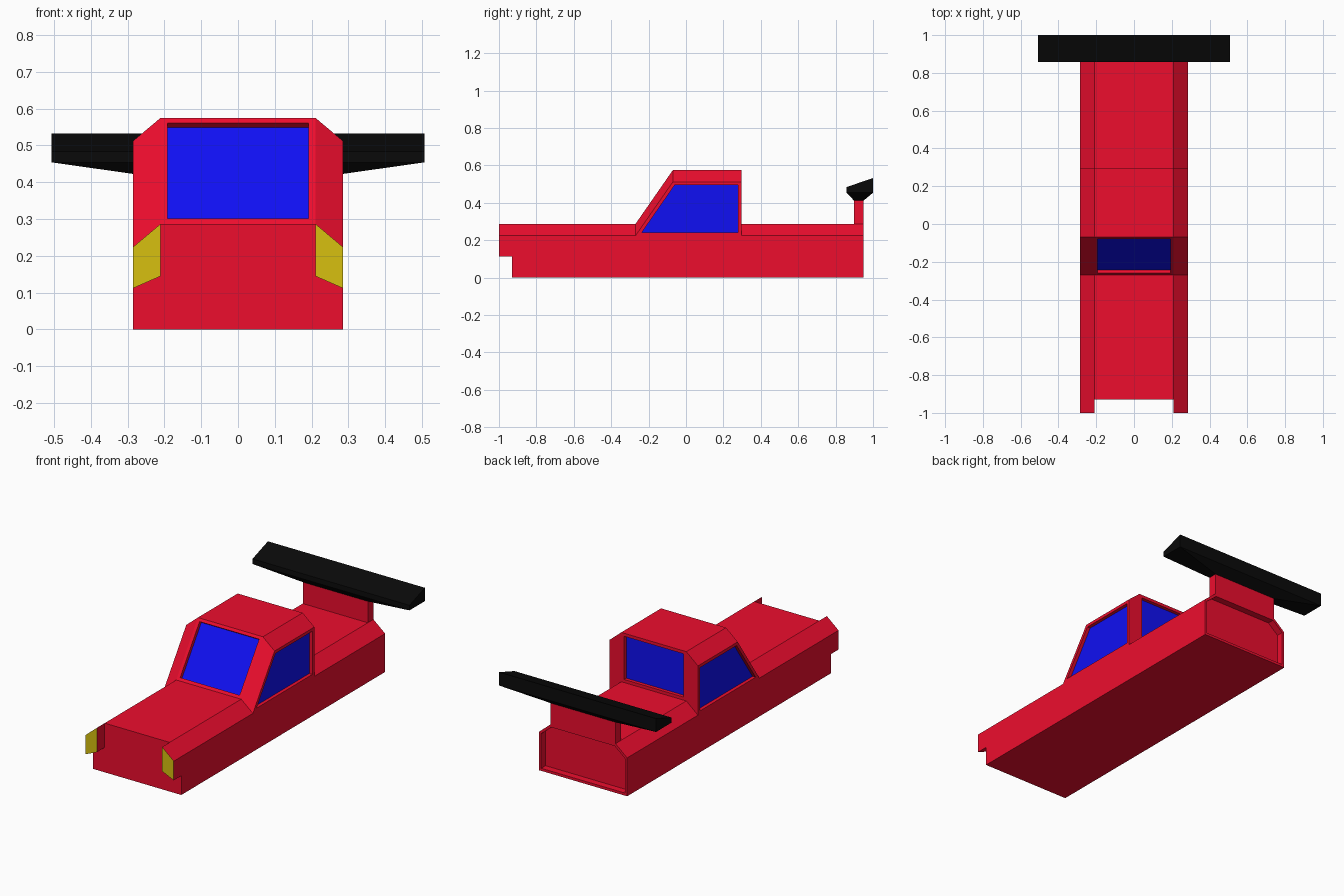
import bpy, bmesh

if "Cube" in bpy.data.objects:
    bpy.data.objects.remove(bpy.data.objects["Cube"])


def material(name, rgb):
    m = bpy.data.materials.new(name)
    m.diffuse_color = (*rgb, 1)
    m.use_nodes = True
    m.node_tree.nodes["Principled BSDF"].inputs["Base Color"].default_value = m.diffuse_color
    return m


RED = material("red_paint", (0.85, 0.004, 0.027))
BLUE = material("blue_glass", (0.005, 0.005, 0.9))
YELLOW = material("yellow_lamp", (0.68, 0.53, 0.005))
BLACK = material("black_wing", (0.003, 0.003, 0.003))


def finish(bm, name, *mats):
    bmesh.ops.recalc_face_normals(bm, faces=bm.faces)
    mesh = bpy.data.meshes.new(name)
    bm.to_mesh(mesh)
    bm.free()
    for m in mats:
        mesh.materials.append(m)
    ob = bpy.data.objects.new(name, mesh)
    bpy.context.collection.objects.link(ob)
    return ob


def loft(name, rings, *mats):
    """Join closed rings of points into a capped solid."""
    bm = bmesh.new()
    loops = [[bm.verts.new(p) for p in r] for r in rings]
    for a, b in zip(loops, loops[1:]):
        for i in range(len(a)):
            j = (i + 1) % len(a)
            bm.faces.new((a[i], a[j], b[j], b[i]))
    bm.faces.new(loops[0])
    bm.faces.new(loops[-1])
    return finish(bm, name, *mats)


def rect(x, y0, y1, z0, z1):
    return [(-x, y0, z0), (x, y0, z0), (x, y1, z1), (-x, y1, z1)]


def recess(bm, faces, border, depth):
    bmesh.ops.inset_individual(bm, faces=faces, thickness=border, depth=0, use_even_offset=True)
    bmesh.ops.inset_individual(bm, faces=faces, thickness=0, depth=-depth)


# Body and cabin: one side profile repeated across four columns, outer ones lower
W, IN, SIDE, TOP, CAB = 0.285, 0.21, 0.224, 0.287, 0.288
profile = [(-0.93, 0), (-0.27, 0), (-0.07, CAB), (0.297, CAB), (0.297, 0), (0.95, 0)]
columns = [(-W, SIDE), (-IN, TOP), (IN, TOP), (W, SIDE)]
bm = bmesh.new()
cols = [[bm.verts.new((x, y, z0 + z)) for y, z in profile] for x, z0 in columns]
base = [[bm.verts.new((s * W, y, 0)) for y in (-0.93, 0.95)] for s in (-1, 1)]
glass = []
for k, (a, b) in enumerate(zip(cols, cols[1:])):
    for i in range(5):
        f = bm.faces.new((a[i], a[i + 1], b[i + 1], b[i]))
        if k == 1 and i in (1, 3):
            glass.append(f)
for col, low in ((cols[0], base[0]), (cols[3], base[1])):
    glass.append(bm.faces.new(col[1:5]))
    bm.faces.new((low[0], col[0], col[1], col[4], col[5], low[1]))
bm.faces.new((*base[0], *reversed(base[1])))
bm.faces.new((base[0][0], *[c[0] for c in cols], base[1][0]))
tail = bm.faces.new((base[0][1], *[c[5] for c in cols], base[1][1]))
bmesh.ops.recalc_face_normals(bm, faces=bm.faces)
# Sunken windows and tail panel
recess(bm, glass, 0.018, 0.02)
recess(bm, [tail], 0.015, 0.04)
for f in glass:
    f.material_index = 1
finish(bm, "car_body", RED, BLUE)

# Headlight pods projecting from the front corners
pod = [(IN, 0.145), (W, 0.112), (W, SIDE), (IN, TOP)]
light = loft("headlights", [[(x, y, z) for x, z in pod] for y in (-1.0, -0.93)], RED, YELLOW)
for p in light.data.polygons:
    if p.center.y < -0.99:
        p.material_index = 1
light.modifiers.new("mirror", 'MIRROR')

# Spoiler post
loft("spoiler_post", [rect(IN, 0.898, 0.95, z, z) for z in (TOP, 0.412)], RED)

# Wing: tapered underside, short upright edge, sloping top
loft("rear_wing", [rect(IN, 0.898, 0.95, 0.412, 0.412),
                   rect(0.507, 0.858, 1.0, 0.454, 0.454),
                   rect(0.507, 0.858, 1.0, 0.484, 0.532)], BLACK)
